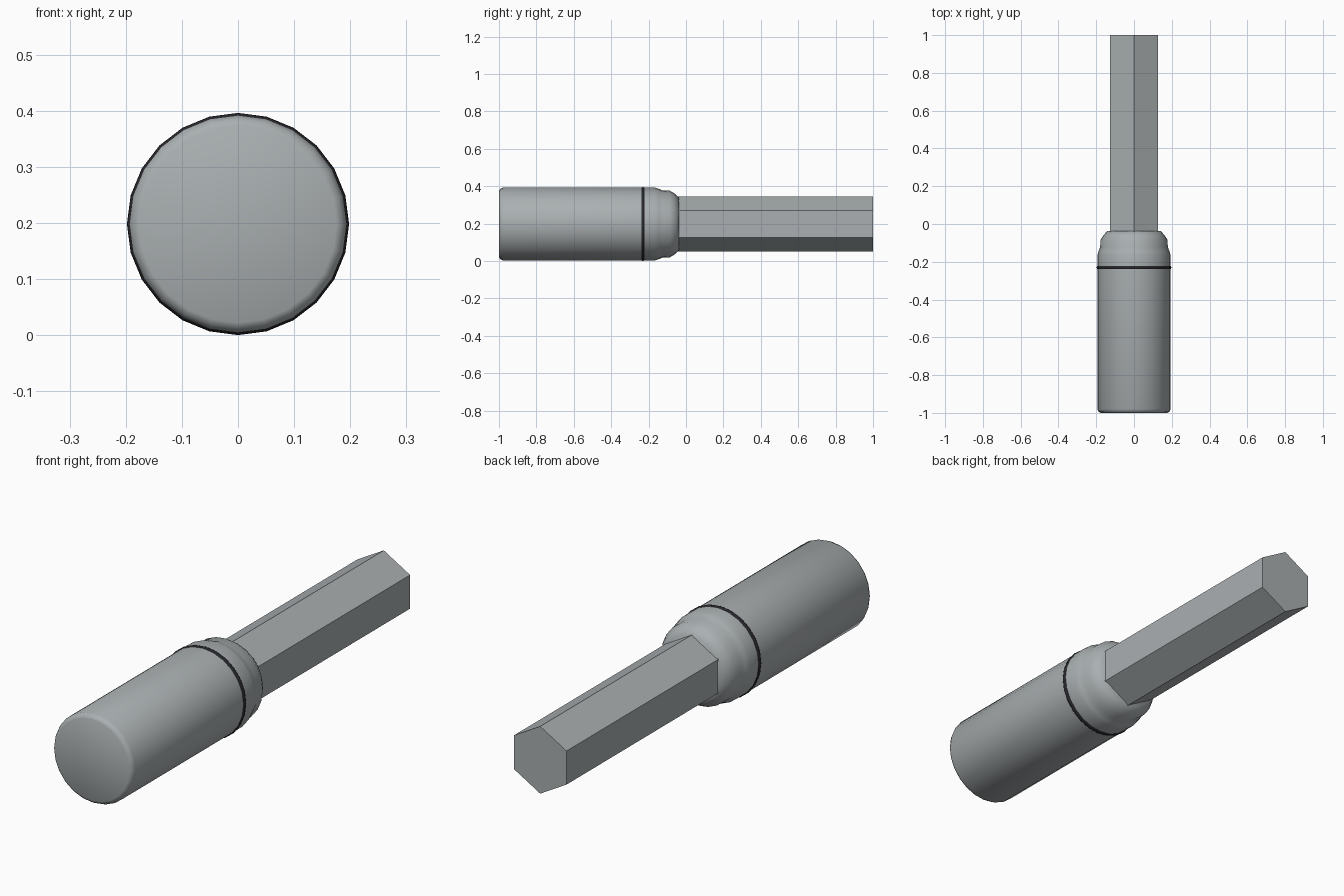
import bpy, bmesh, math

if "Cube" in bpy.data.objects:
    bpy.data.objects.remove(bpy.data.objects["Cube"])

AXIS_Z = 0.198  # height of the long axis


def material(name, rgb):
    m = bpy.data.materials.new(name)
    m.diffuse_color = (*rgb, 1)
    m.use_nodes = True
    m.node_tree.nodes["Principled BSDF"].inputs["Base Color"].default_value = m.diffuse_color
    return m


def lathe(name, profile, sides, mat, smooth=True, closed=False):
    """Sweep (y, radius) points around the long axis; vertex at the top."""
    bm = bmesh.new()
    rings = []
    for y, r in profile:
        rings.append([bm.verts.new((r * math.sin(2 * math.pi * i / sides), y,
                                    AXIS_Z + r * math.cos(2 * math.pi * i / sides)))
                      for i in range(sides)])
    pairs = list(zip(rings, rings[1:]))
    if closed:
        pairs.append((rings[-1], rings[0]))
    for a, b in pairs:
        for i in range(sides):
            j = (i + 1) % sides
            bm.faces.new((a[i], a[j], b[j], b[i]))
    if not closed:
        bm.faces.new(rings[0])
        bm.faces.new(rings[-1])
    bmesh.ops.recalc_face_normals(bm, faces=bm.faces)
    for f in bm.faces:
        f.smooth = smooth
    me = bpy.data.meshes.new(name)
    bm.to_mesh(me)
    bm.free()
    me.materials.append(mat)
    ob = bpy.data.objects.new(name, me)
    bpy.context.collection.objects.link(ob)
    return ob


steel = material("steel grey", (0.40, 0.43, 0.44))
black = material("dark ring", (0.02, 0.02, 0.025))

# Round sleeve with rounded front rim and stepped rear shoulder
lathe("sleeve", [(-1.0, 0.176), (-0.994, 0.187), (-0.98, 0.194), (-0.235, 0.194),
                 (-0.165, 0.194), (-0.145, 0.188), (-0.122, 0.179), (-0.085, 0.178),
                 (-0.06, 0.162), (-0.037, 0.142)], 24, steel)

# Thin dark band around the sleeve
band = [(-0.230 + 0.012 * math.cos(math.pi * k / 4), 0.187 + 0.011 * math.sin(math.pi * k / 4))
        for k in range(8)]
lathe("retaining_ring", band, 24, black, closed=True)

# Hexagonal drive shank
lathe("hex_shank", [(-0.10, 0.146), (1.0, 0.146)], 6, steel, smooth=False)
